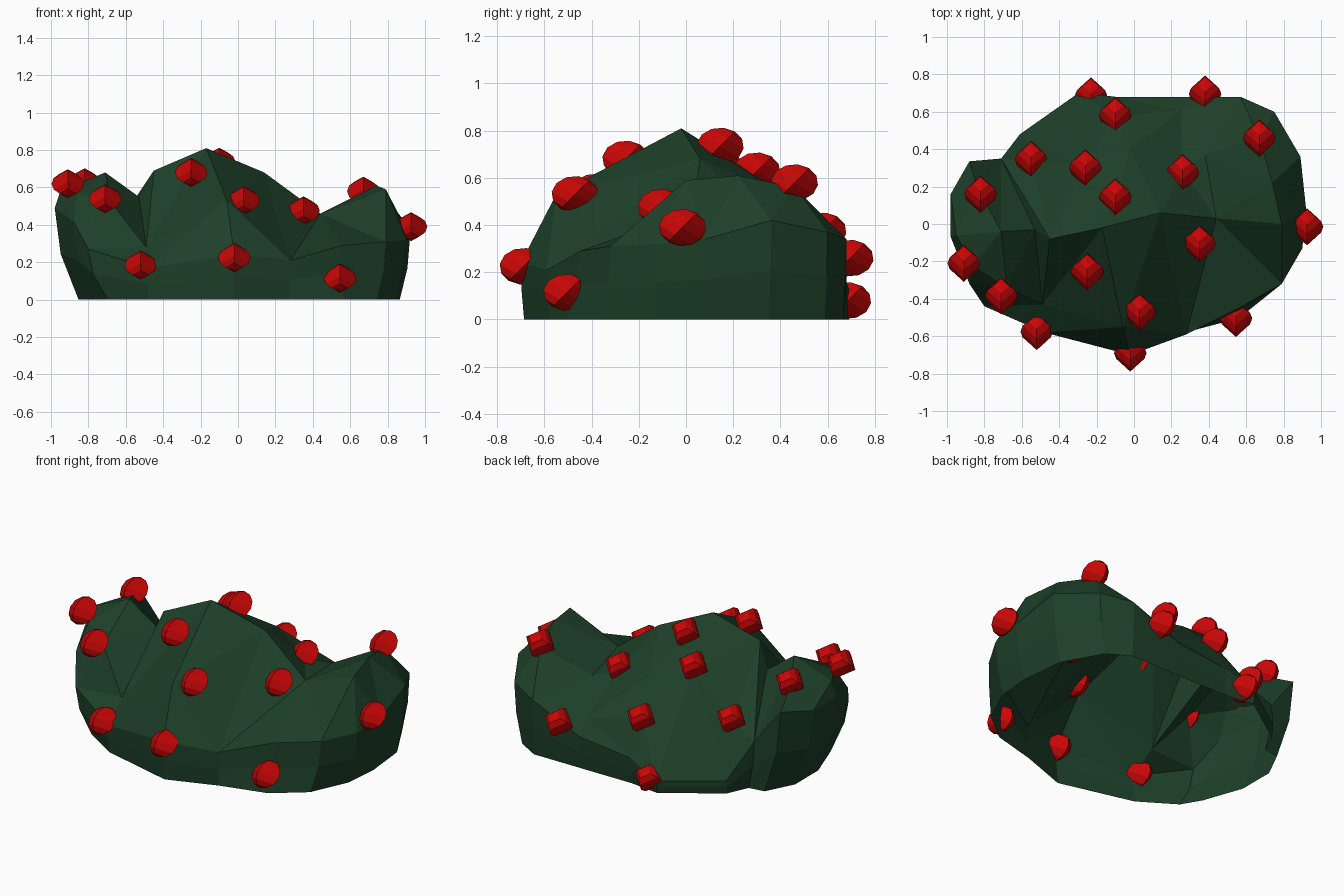
import bpy
import bmesh
from math import radians
from mathutils import Matrix, Vector
from mathutils.geometry import delaunay_2d_cdt

default = bpy.data.objects.get("Cube")
if default:
    bpy.data.objects.remove(default, do_unlink=True)


def make_material(name, colour):
    mat = bpy.data.materials.new(name)
    mat.use_nodes = True
    mat.diffuse_color = (*colour, 1)
    mat.node_tree.nodes["Principled BSDF"].inputs["Base Color"].default_value = (*colour, 1)
    return mat


def make_object(name, bm, mat):
    mesh = bpy.data.meshes.new(name)
    bm.to_mesh(mesh)
    bm.free()
    mesh.materials.append(mat)
    obj = bpy.data.objects.new(name, mesh)
    bpy.context.collection.objects.link(obj)
    return obj


leaf_green = make_material("leaf green", (.0125, .051, .022))
berry_red = make_material("berry red", (.6, .002, .002))

# Points where creases between the lobes begin and end
LEFT_FOOT = (-.48, -.58, .17)
LEFT_FOLD = (-.49, -.43, .28)
LEFT_DIP = (-.53, -.03, .55)
LEFT_BACK = (-.71, .35, .30)
LEFT_BROW = (-.45, -.08, .69)
RIGHT_FOOT = (.28, -.59, .21)
RIGHT_DIP = (.44, .03, .46)
RIGHT_FOLD = (.38, .37, .42)
RIGHT_BACK = (.25, .61, .29)

# Widest outline of the bush, where the wall meets the crown
OUTLINE = [
    (-.02, -.70, .24), RIGHT_FOOT, (.56, -.45, .29), (.79, -.32, .31),
    (.90, -.13, .32), (.92, .08, .34), (.89, .36, .42), (.75, .60, .37),
    (.57, .68, .34), (.25, .68, .20), (-.10, .68, .16), (-.29, .705, .08),
    (-.61, .48, .08), LEFT_BACK, (-.88, .335, .52), (-.98, .16, .49),
    (-.98, -.07, .49), (-.88, -.32, .42), (-.80, -.44, .27), LEFT_FOOT,
]

# Peaks and ridges of the three leafy lobes
LEFT_LOBE = [(-.71, -.04, .68), (-.84, .20, .59), (-.95, -.06, .58),
             (-.86, -.22, .57), (-.68, -.34, .52)]
MAIN_LOBE = [(-.17, -.02, .81), LEFT_BROW, (.14, .06, .68),
             (-.06, -.55, .53), (-.26, .31, .60), (-.02, .40, .53),
             (-.10, .57, .36), (-.55, .33, .38), (.26, .28, .455)]
RIGHT_LOBE = [(.79, 0, .59), (.74, .22, .61), (.67, .46, .56)]
CREASES = [LEFT_FOLD, LEFT_DIP, RIGHT_DIP, RIGHT_FOLD, RIGHT_BACK]
CREASE_LINES = [
    (LEFT_FOOT, LEFT_FOLD, LEFT_DIP, LEFT_BACK, LEFT_BROW),
    (RIGHT_FOOT, RIGHT_DIP, RIGHT_FOLD, RIGHT_BACK),
]


def wall_point(p, height, tuck):
    """Drop an outline point down the wall, leaning its ends inwards."""
    inset = .13 if p.x < -.75 else .06 if abs(p.x) > .65 else 0
    flare = .12 if p.x > .4 and p.y < -.3 else -.02
    return (p.x * (1 - inset * tuck), p.y * (1 + flare * tuck), p.z * height)


def build_bush():
    bm = bmesh.new()
    spots = OUTLINE + LEFT_LOBE + MAIN_LOBE + RIGHT_LOBE + CREASES
    points = [Vector(p) for p in spots]
    count = len(OUTLINE)
    rim = [(i, (i + 1) % count) for i in range(count)]
    folds = [(spots.index(a), spots.index(b))
             for line in CREASE_LINES for a, b in zip(line, line[1:])]

    # Crown: faceted skin over the lobes, split along the creases
    flat, _, tris, origin, _, _ = delaunay_2d_cdt(
        [p.xy for p in points], rim + folds, [], 1, .0001)
    crown = [bm.verts.new((co.x, co.y, points[src[0]].z))
             for co, src in zip(flat, origin)]
    lookup = {src[0]: v for v, src in zip(crown, origin)}
    for tri in tris:
        bm.faces.new([crown[i] for i in tri])

    # Wall: two bands down to the ground, open underneath
    upper = [lookup[i] for i in range(count)]
    for height, tuck in ((.5, .25), (0, 1)):
        lower = [bm.verts.new(wall_point(p, height, tuck)) for p in points[:count]]
        for a, b in rim:
            bm.faces.new((upper[b], upper[a], lower[a], lower[b]))
        upper = lower

    bmesh.ops.recalc_face_normals(bm, faces=bm.faces)
    top = max(bm.faces, key=lambda f: f.calc_center_median().z)
    if top.normal.z < 0:
        bmesh.ops.reverse_faces(bm, faces=bm.faces)
    return make_object("bush", bm, leaf_green)


build_bush()

# Berries scattered over the leaves
BERRIES = [
    (-.52, -.575, .185), (-.02, -.69, .225), (.545, -.505, .115),
    (-.71, -.385, .54), (-.91, -.21, .62), (-.82, .16, .625),
    (-.25, -.255, .68), (.03, -.47, .53), (.35, -.105, .475),
    (.925, -.015, .39), (.67, .46, .58), (.26, .275, .48),
    (-.10, .145, .735), (-.26, .30, .63), (-.55, .345, .40),
    (-.10, .58, .375), (.38, .695, .26), (-.23, .685, .08),
]

# One four-sided berry, leaning back, shared by every copy
bm = bmesh.new()
bmesh.ops.create_uvsphere(bm, u_segments=4, v_segments=6, radius=1)
lean = Matrix.Rotation(radians(-38), 4, "X")
size = Matrix.Diagonal((.087, .1, .078, 1))
bmesh.ops.transform(bm, matrix=size @ lean, verts=bm.verts)
berry = make_object("berry", bm, berry_red)
berry.location = BERRIES[0]
for spot in BERRIES[1:]:
    twin = bpy.data.objects.new("berry", berry.data)
    twin.location = spot
    bpy.context.collection.objects.link(twin)
